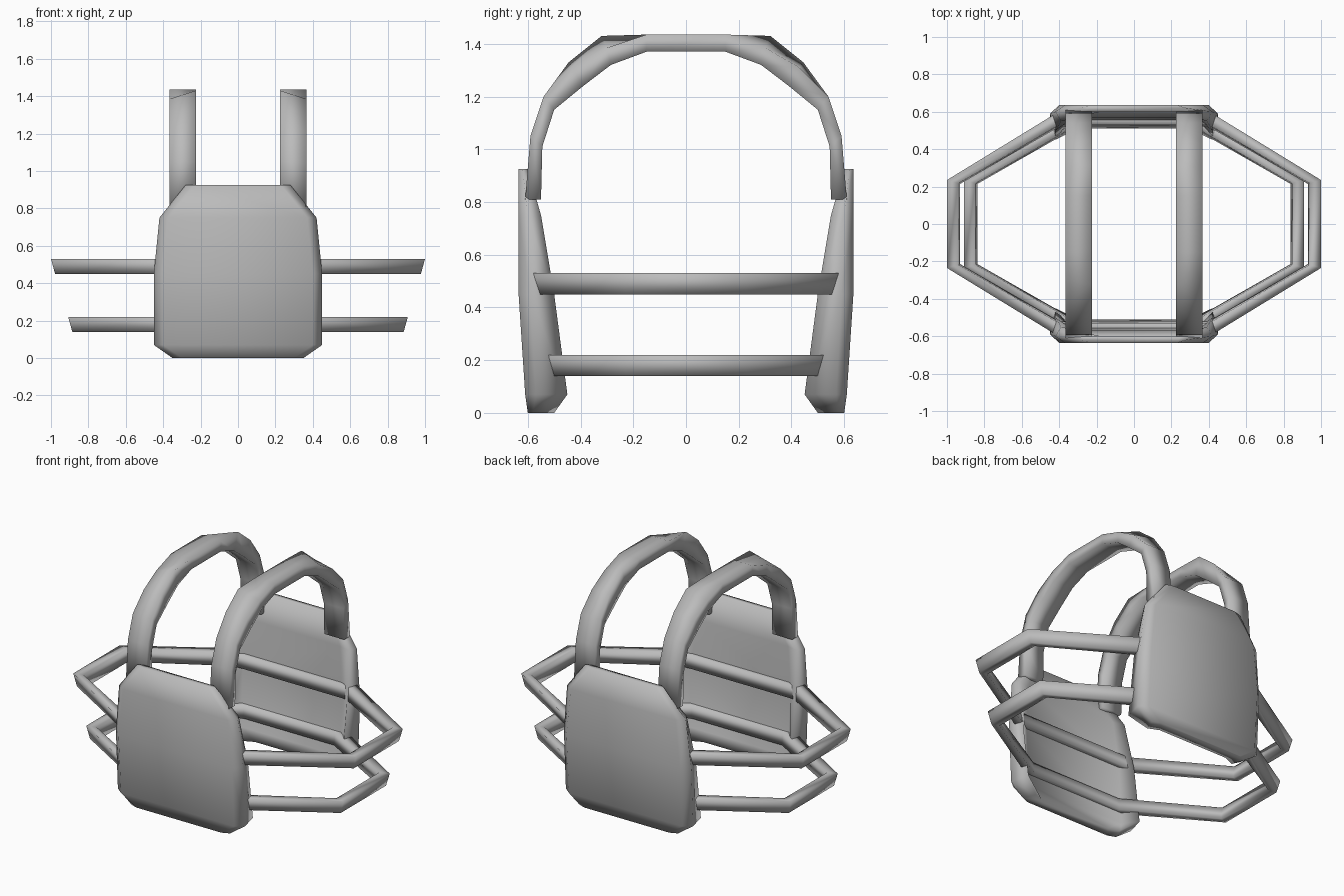
import bpy
import bmesh

cube = bpy.data.objects.get("Cube")
if cube:
    bpy.data.objects.remove(cube, do_unlink=True)

grey = bpy.data.materials.new("plain grey")
grey.use_nodes = True
grey.diffuse_color = (0.5, 0.5, 0.5, 1)
grey.node_tree.nodes["Principled BSDF"].inputs["Base Color"].default_value = (0.5, 0.5, 0.5, 1)


def loft(name, rings, loop=False):
    """Skin a list of closed rings; loop joins the last ring to the first."""
    bm = bmesh.new()
    rows = [[bm.verts.new(p) for p in ring] for ring in rings]
    n = len(rows[0])
    pairs = list(zip(rows, rows[1:]))
    if loop:
        pairs.append((rows[-1], rows[0]))
    else:
        bm.faces.new(rows[0])
        bm.faces.new(rows[-1])
    for a, b in pairs:
        for i in range(n):
            j = (i + 1) % n
            bm.faces.new((a[i], a[j], b[j], b[i]))
    bmesh.ops.recalc_face_normals(bm, faces=bm.faces)
    mesh = bpy.data.meshes.new(name)
    bm.to_mesh(mesh)
    bm.free()
    mesh.materials.append(grey)
    mesh.shade_smooth()
    obj = bpy.data.objects.new(name, mesh)
    bpy.context.collection.objects.link(obj)
    return obj


# Armour plates: height, half width, inner rim, inner middle, outer rim, outer face
PLATE = [
    (0.00, 0.35, 0.50, 0.53, 0.58, 0.60),
    (0.07, 0.45, 0.45, 0.53, 0.57, 0.61),
    (0.45, 0.45, 0.50, 0.55, 0.59, 0.635),
    (0.75, 0.42, 0.55, 0.57, 0.60, 0.635),
    (0.925, 0.28, 0.60, 0.60, 0.62, 0.635),
]


def plate(name, side):
    rings = []
    for z, w, rim_in, mid_in, rim_out, face in PLATE:
        half = [(w - 0.10, mid_in), (w - 0.03, rim_in), (w, rim_out), (w - 0.05, face)]
        ring = half + [(-x, y) for x, y in reversed(half)]
        rings.append([(x, side * y, z) for x, y in ring])
    loft(name, rings)


plate("front_plate", -1)
plate("back_plate", 1)

# Shoulder straps: (y, z) of the neck-side top, arm-side top and underside
STRAP = [
    ((0.61, 0.81), (0.61, 0.81), (0.55, 0.81)),
    ((0.59, 1.05), (0.59, 1.05), (0.545, 1.01)),
    ((0.54, 1.20), (0.54, 1.20), (0.50, 1.15)),
    ((0.445, 1.33), (0.43, 1.31), (0.39, 1.24)),
    ((0.32, 1.43), (0.30, 1.385), (0.285, 1.32)),
    ((0.15, 1.435), (0.15, 1.435), (0.15, 1.37)),
]


def strap(name, side):
    near, far = 0.225 * side, 0.365 * side
    stations = [(s, 1) for s in STRAP] + [(s, -1) for s in reversed(STRAP)]
    rings = []
    for (neck, arm, under), d in stations:
        corners = [(near, neck), (far, arm), (far, under), (near, under)]
        rings.append([(x, d * y, z) for x, (y, z) in corners])
    loft(name, rings)


strap("left_shoulder_strap", 1)
strap("right_shoulder_strap", -1)


# Waist bands: six-sided loops with a slanted four-sided section
def band(name, reach, corner, depth, low, high):
    def outline(inset, z):
        half = [(reach - inset, 0.235 - inset * 0.3), (corner - inset * 0.3, depth - inset)]
        quarter = half + [(-x, y) for x, y in reversed(half)]
        return [(x, y, z) for x, y in quarter + [(x, -y) for x, y in reversed(quarter)]]

    outlines = [outline(0, high), outline(0.022, low), outline(0.07, low), outline(0.06, high)]
    loft(name, list(zip(*outlines)), loop=True)


band("upper_waist_band", 1.0, 0.42, 0.59, 0.45, 0.53)
band("lower_waist_band", 0.908, 0.34, 0.58, 0.14, 0.22)
